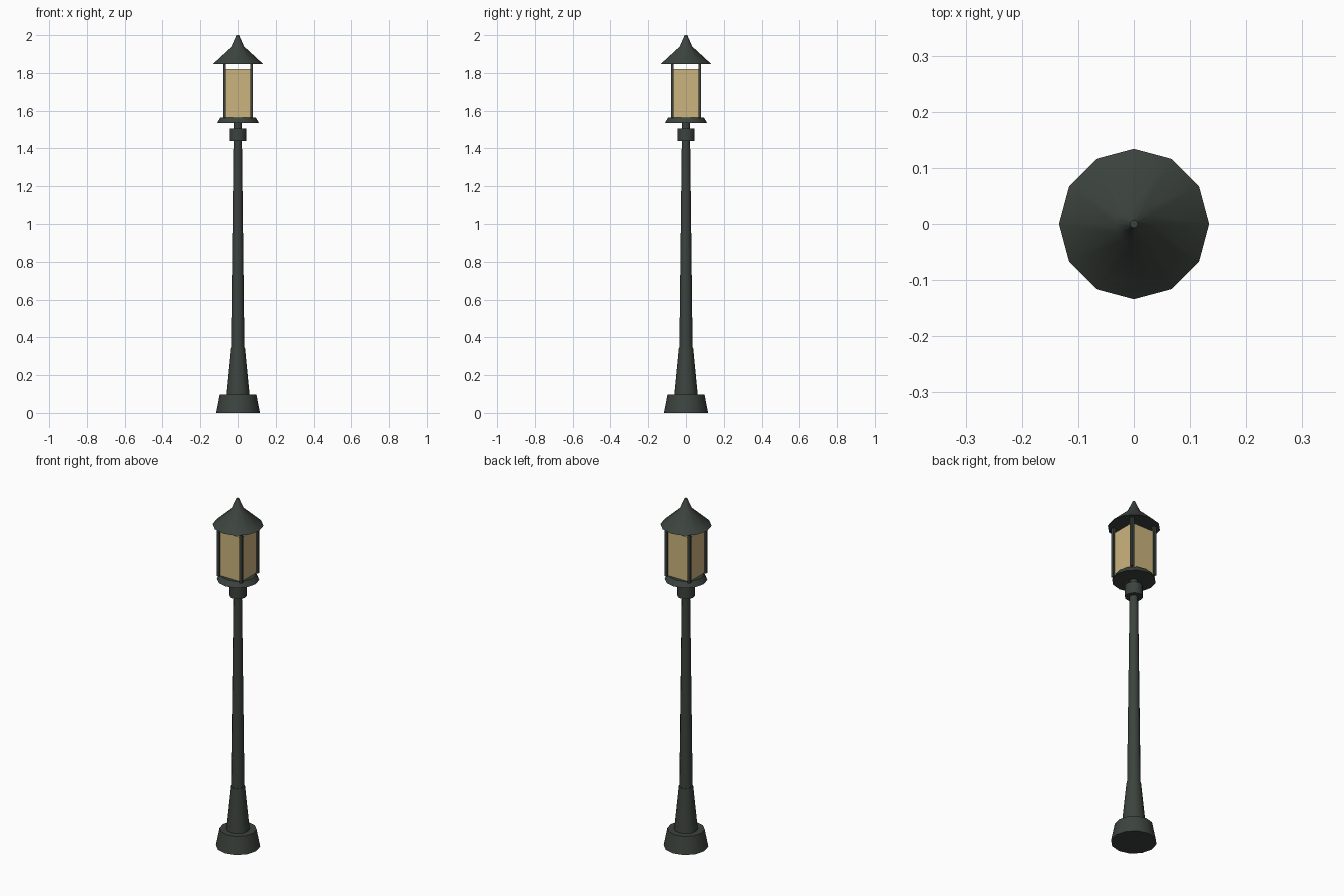
import bpy
import bmesh
import math

cube = bpy.data.objects.get("Cube")
if cube:
    bpy.data.objects.remove(cube, do_unlink=True)


def make_material(name, colour, alpha=1.0):
    mat = bpy.data.materials.new(name)
    mat.use_nodes = True
    mat.diffuse_color = (*colour, alpha)
    shader = mat.node_tree.nodes["Principled BSDF"]
    shader.inputs["Base Color"].default_value = (*colour, 1)
    shader.inputs["Alpha"].default_value = alpha
    return mat


iron = make_material("dark green iron", (0.045, 0.056, 0.047))
glass = make_material("warm amber glass", (0.60, 0.46, 0.21), 0.55)
SIDES = 12


def add_object(name, bm, mat):
    bmesh.ops.recalc_face_normals(bm, faces=bm.faces)
    mesh = bpy.data.meshes.new(name)
    bm.to_mesh(mesh)
    bm.free()
    mesh.materials.append(mat)
    obj = bpy.data.objects.new(name, mesh)
    bpy.context.collection.objects.link(obj)
    return obj


def turned(name, profile):
    """Closed twelve-sided solid from (radius, height) pairs."""
    bm = bmesh.new()
    rings = []
    for r, z in profile:
        angles = [math.tau * i / SIDES for i in range(SIDES)]
        rings.append([bm.verts.new((r * math.cos(a), r * math.sin(a), z)) for a in angles])
    for low, high in zip(rings, rings[1:]):
        for i in range(SIDES):
            j = (i + 1) % SIDES
            bm.faces.new((low[i], low[j], high[j], high[i]))
    bm.faces.new(rings[0])
    bm.faces.new(rings[-1])
    obj = add_object(name, bm, iron)
    bpy.ops.object.select_all(action="DESELECT")
    obj.select_set(True)
    bpy.context.view_layer.objects.active = obj
    bpy.ops.object.shade_smooth_by_angle(angle=math.radians(40))
    return obj


# Post, from the ground up
turned("base", [(0.117, 0), (0.098, 0.098)])
turned("lower_cone", [(0.062, 0.098), (0.038, 0.345)])
turned("pole", [(0.035, 0.345), (0.022, 1.44)])
turned("collar", [(0.046, 1.44), (0.046, 1.505)])
turned("neck", [(0.021, 1.505), (0.021, 1.535)])

# Lantern floor and roof
turned("lantern_tray", [(0.112, 1.535), (0.094, 1.565)])
turned("roof", [(0.134, 1.847), (0.033, 1.94), (0.007, 2.0)])

# Corner bars of the lantern
POST = 0.073
for side_x, x in (("left", POST), ("right", -POST)):
    for side_y, y in (("front", -POST), ("back", POST)):
        bm = bmesh.new()
        bmesh.ops.create_cube(bm, size=1)
        bmesh.ops.scale(bm, vec=(0.015, 0.015, 0.29), verts=bm.verts)
        bmesh.ops.translate(bm, vec=(x, y, 1.707), verts=bm.verts)
        add_object(f"{side_y}_{side_x}_bar", bm, iron)

# Four glass panes, open at the top and bottom
bm = bmesh.new()
bmesh.ops.create_cube(bm, size=1)
bmesh.ops.scale(bm, vec=(0.142, 0.142, 0.255), verts=bm.verts)
bmesh.ops.translate(bm, vec=(0, 0, 1.6925), verts=bm.verts)
caps = [f for f in bm.faces if abs(f.normal.z) > 0.5]
bmesh.ops.delete(bm, geom=caps, context="FACES_ONLY")
add_object("glass_panes", bm, glass)
